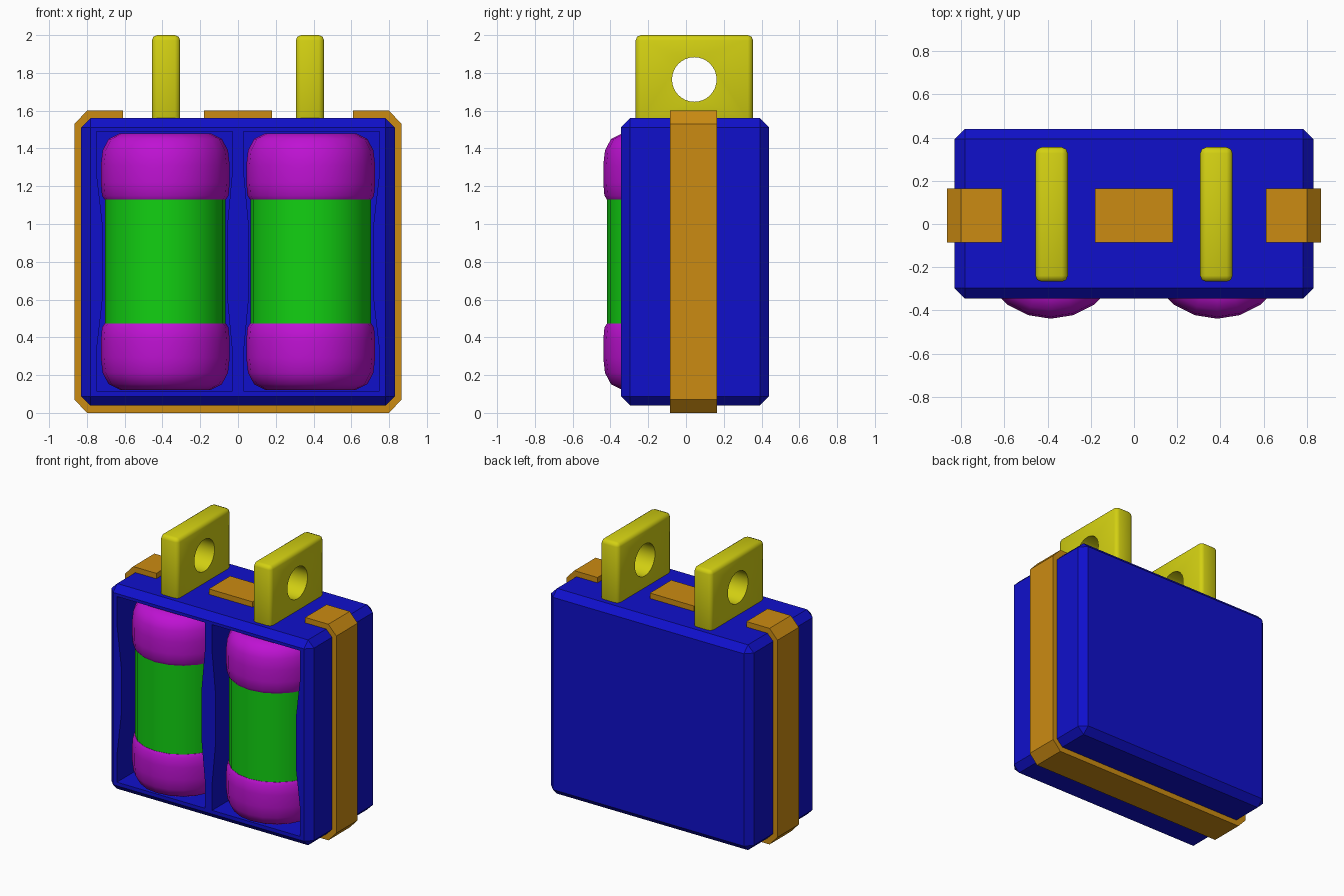
import bpy, bmesh
from math import sin, cos, pi, radians
from mathutils import Vector

if "Cube" in bpy.data.objects:
    bpy.data.objects.remove(bpy.data.objects["Cube"])


def material(name, rgb):
    m = bpy.data.materials.new(name)
    m.diffuse_color = (*rgb, 1)
    m.use_nodes = True
    m.node_tree.nodes["Principled BSDF"].inputs["Base Color"].default_value = m.diffuse_color
    return m


BLUE = material("blue", (0.005, 0.005, 0.6))
ORANGE = material("orange", (0.6, 0.26, 0.006))
YELLOW = material("yellow", (0.65, 0.63, 0.006))
GREEN = material("green", (0.006, 0.63, 0.006))
MAGENTA = material("magenta", (0.52, 0.006, 0.65))


def make(name, bm, mat, smooth=False):
    bmesh.ops.recalc_face_normals(bm, faces=bm.faces)
    me = bpy.data.meshes.new(name)
    bm.to_mesh(me)
    bm.free()
    ob = bpy.data.objects.new(name, me)
    bpy.context.collection.objects.link(ob)
    if mat:
        me.materials.append(mat)
    if smooth:
        me.shade_smooth()
    return ob


def prism(name, pts, direction, mat):
    """Extrude a flat outline of 3D points along a direction."""
    bm = bmesh.new()
    f = bm.faces.new([bm.verts.new(p) for p in pts])
    ext = bmesh.ops.extrude_face_region(bm, geom=[f], use_keep_orig=True)
    vs = [v for v in ext["geom"] if isinstance(v, bmesh.types.BMVert)]
    bmesh.ops.translate(bm, verts=vs, vec=Vector(direction))
    return make(name, bm, mat)


def box(name, lo, hi, mat):
    (x0, y0, z0), (x1, y1, z1) = lo, hi
    pts = [(x0, y0, z0), (x1, y0, z0), (x1, y0, z1), (x0, y0, z1)]
    return prism(name, pts, (0, y1 - y0, 0), mat)


def lathe(name, profile, x, y, mat, n=20):
    """Revolve (radius, z) points about a vertical axis."""
    bm = bmesh.new()
    rings = [[bm.verts.new((x + r * sin(2 * pi * i / n), y + r * cos(2 * pi * i / n), z))
              for i in range(n)] for r, z in profile]
    for a, b in zip(rings, rings[1:]):
        for i in range(n):
            j = (i + 1) % n
            bm.faces.new((a[i], a[j], b[j], b[i]))
    bm.faces.new(rings[0])
    bm.faces.new(rings[-1])
    return make(name, bm, mat, True)


def apply(ob, kind, **settings):
    m = ob.modifiers.new(kind.lower(), kind)
    for k, v in settings.items():
        setattr(m, k, v)
    bpy.context.view_layer.objects.active = ob
    bpy.ops.object.modifier_apply(modifier=m.name)


def cut(ob, cutter):
    apply(ob, "BOOLEAN", operation="DIFFERENCE", object=cutter, solver="EXACT")
    bpy.data.objects.remove(cutter)


def smooth(ob, angle):
    bpy.ops.object.select_all(action="DESELECT")
    ob.select_set(True)
    bpy.context.view_layer.objects.active = ob
    bpy.ops.object.shade_smooth_by_angle(angle=radians(angle))


# Chamfered case with two waisted bays open to the front
case = box("case", (-0.83, -0.345, 0.04), (0.83, 0.44, 1.56), BLUE)
apply(case, "BEVEL", width=0.048, segments=1)
for s in (-1, 1):
    bay = [(0.03, 0.115), (0.75, 0.115), (0.75, 0.32), (0.715, 0.62), (0.715, 0.98),
           (0.75, 1.28), (0.75, 1.49), (0.03, 1.49), (0.03, 1.28), (0.058, 0.98),
           (0.058, 0.62), (0.03, 0.32)]
    cut(case, prism("bay_cutter", [(s * x, -0.5, z) for x, z in bay], (0, 0.75, 0), None))

# Cells: green body with rounded magenta caps at both ends
CAP = [(0.322, 1.13), (0.335, 1.15), (0.341, 1.22), (0.341, 1.31), (0.332, 1.39),
       (0.30, 1.45), (0.24, 1.48)]
for s, side in ((-1, "left"), (1, "right")):
    x, y = s * 0.385, -0.097
    smooth(lathe(f"cell_body_{side}", [(0.32, 0.45), (0.32, 1.15)], x, y, GREEN), 40)
    for end, prof in (("top", CAP), ("bottom", [(r, 1.602 - z) for r, z in CAP])):
        smooth(lathe(f"cell_cap_{end}_{side}", prof, x, y, MAGENTA), 45)

# Strap around the sides and bottom, with a separate pad on top
half = [(0.80, 0), (0.865, 0.07), (0.865, 1.53), (0.80, 1.6), (0.61, 1.6),
        (0.61, 1.555), (0.78, 1.555), (0.825, 1.51), (0.825, 0.09), (0.78, 0.045)]
# Walk the right half, then its mirror, to form one closed U outline
outline = half + [(-x, z) for x, z in reversed(half)]
prism("strap", [(x, -0.085, z) for x, z in outline], (0, 0.25, 0), ORANGE)
box("strap_top_pad", (-0.18, -0.085, 1.55), (0.18, 0.165, 1.6), ORANGE)

# Terminal lugs with a round hole
for s, side in ((-1, "left"), (1, "right")):
    x = s * 0.381
    lug = box(f"terminal_lug_{side}", (x - 0.075, -0.267, 1.52), (x + 0.075, 0.355, 2.0), YELLOW)
    apply(lug, "BEVEL", width=0.028, segments=2)
    ring = [(x - 0.2, 0.044 + 0.118 * cos(2 * pi * i / 32), 1.765 + 0.118 * sin(2 * pi * i / 32))
            for i in range(32)]
    cut(lug, prism("hole_cutter", ring, (0.4, 0, 0), None))
    smooth(lug, 50)
